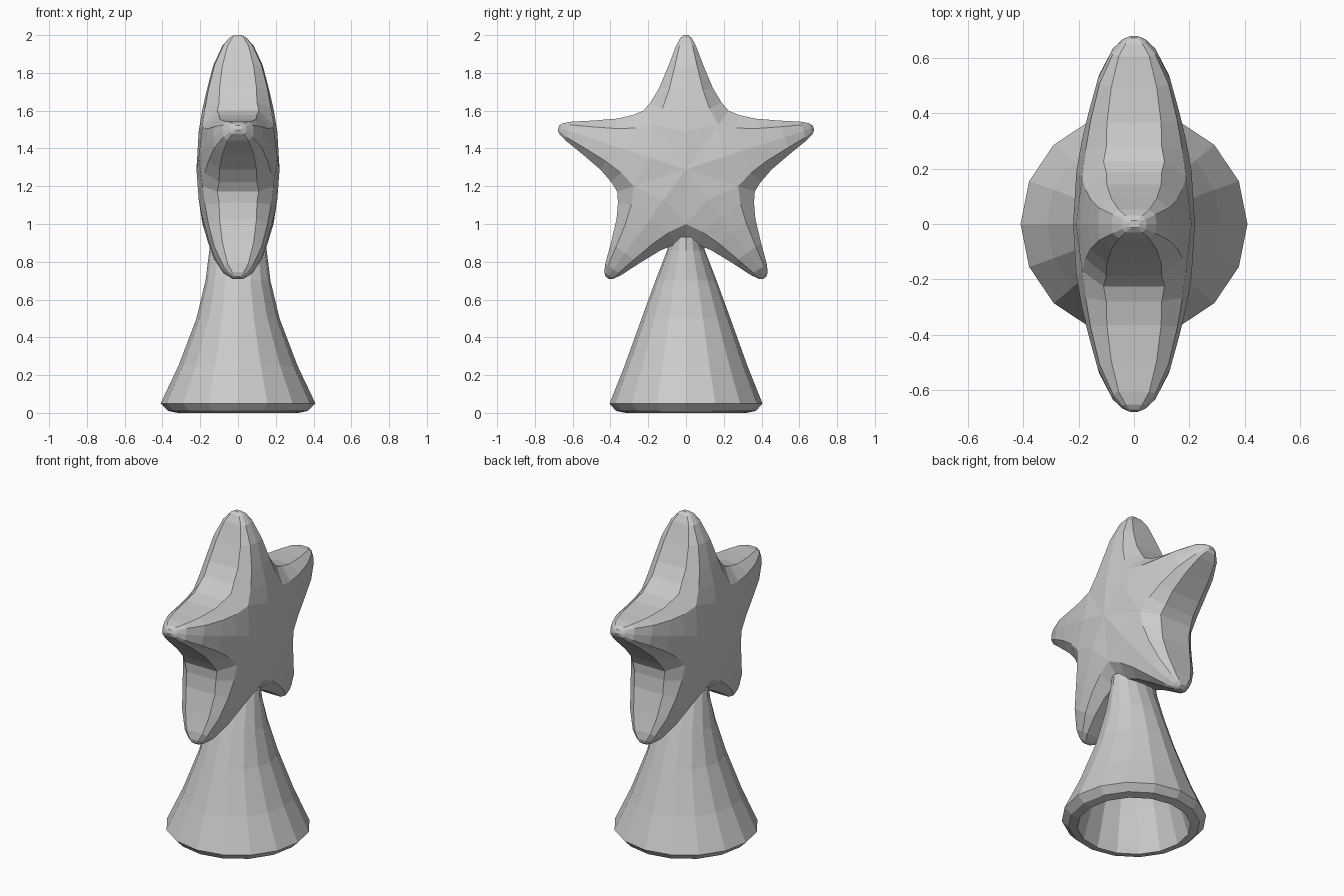
import bpy, bmesh
from math import sin, cos, pi, radians

if "Cube" in bpy.data.objects:
    bpy.data.objects.remove(bpy.data.objects["Cube"])


def finish(bm, name):
    bmesh.ops.remove_doubles(bm, verts=bm.verts, dist=0.0005)
    bmesh.ops.recalc_face_normals(bm, faces=bm.faces)
    mesh = bpy.data.meshes.new(name)
    bm.to_mesh(mesh)
    bm.free()
    obj = bpy.data.objects.new(name, mesh)
    bpy.context.collection.objects.link(obj)
    return obj


# Puffy five-armed star in the YZ plane
CENTRE = 1.29
A = radians(36)
# Arm stations: rim, crease and ridge, each as (distance along arm, half width, half thickness)
stations = [
    ((.383 * cos(A), .383 * sin(A), .11), (.29 * cos(A), .29 * sin(A), .188), (.20, 0, .208)),
    ((.355, .187, .10), (.32, .125, .175), (.31, 0, .19)),
    ((.43, .142, .098), (.42, .09, .157), (.42, 0, .165)),
    ((.55, .092, .082), (.55, .058, .125), (.55, 0, .131)),
    ((.655, .052, .055), (.655, .034, .077), (.655, 0, .082)),
    ((.695, .03, .03), (.695, .018, .042), (.695, 0, .046)),
    ((.71, .012, .012), (.71, .008, .018), (.71, 0, .02)),
]


def star_point(p, k, side, face):
    r, b, x = p
    t = k * 2 * A
    b *= side
    return (face * x, r * sin(t) + b * cos(t), CENTRE + r * cos(t) - b * sin(t))


bm = bmesh.new()


def face(points):
    bm.faces.new([bm.verts.new(p) for p in points])


for k in range(5):
    for s in (-1, 1):
        for f in (-1, 1):
            P = [[star_point(p, k, s, f) for p in st] for st in stations]
            for a, b in zip(P, P[1:]):
                for j in range(2):
                    face([a[j], a[j + 1], b[j + 1], b[j]])
            # central plateau and tip cap
            face([(f * .22, 0, CENTRE), P[0][1], P[0][2]])
            tip = P[-1]
            face([tip[0], tip[1], tip[2], (0, tip[2][1], tip[2][2]), (0, tip[0][1], tip[0][2])])
        # side walls of the arm
        for a, b in zip(stations, stations[1:]):
            for f in (-1, 1):
                p, q = star_point(a[0], k, s, f), star_point(b[0], k, s, f)
                face([p, q, (0, q[1], q[2]), (0, p[1], p[2])])
finish(bm, "star")

# Hollow flared stand: (z, x radius, y radius), outside then inside
rings = [(.93, .145, .085), (.86, .152, .10), (.70, .172, .162), (.50, .22, .235),
         (.25, .315, .325), (.05, .41, .405), (.01, .37, .37), (0, .32, .32),
         (.05, .305, .305), (.25, .25, .255), (.50, .165, .175), (.70, .12, .11), (.84, .10, .06)]
N = 16
bm = bmesh.new()
loops = [[bm.verts.new((rx * cos(2 * pi * i / N), ry * sin(2 * pi * i / N), z))
          for i in range(N)] for z, rx, ry in rings]
for a, b in zip(loops, loops[1:]):
    for i in range(N):
        j = (i + 1) % N
        bm.faces.new([a[i], a[j], b[j], b[i]])
bm.faces.new(loops[0])
bm.faces.new(loops[-1])
finish(bm, "flared_stand")
